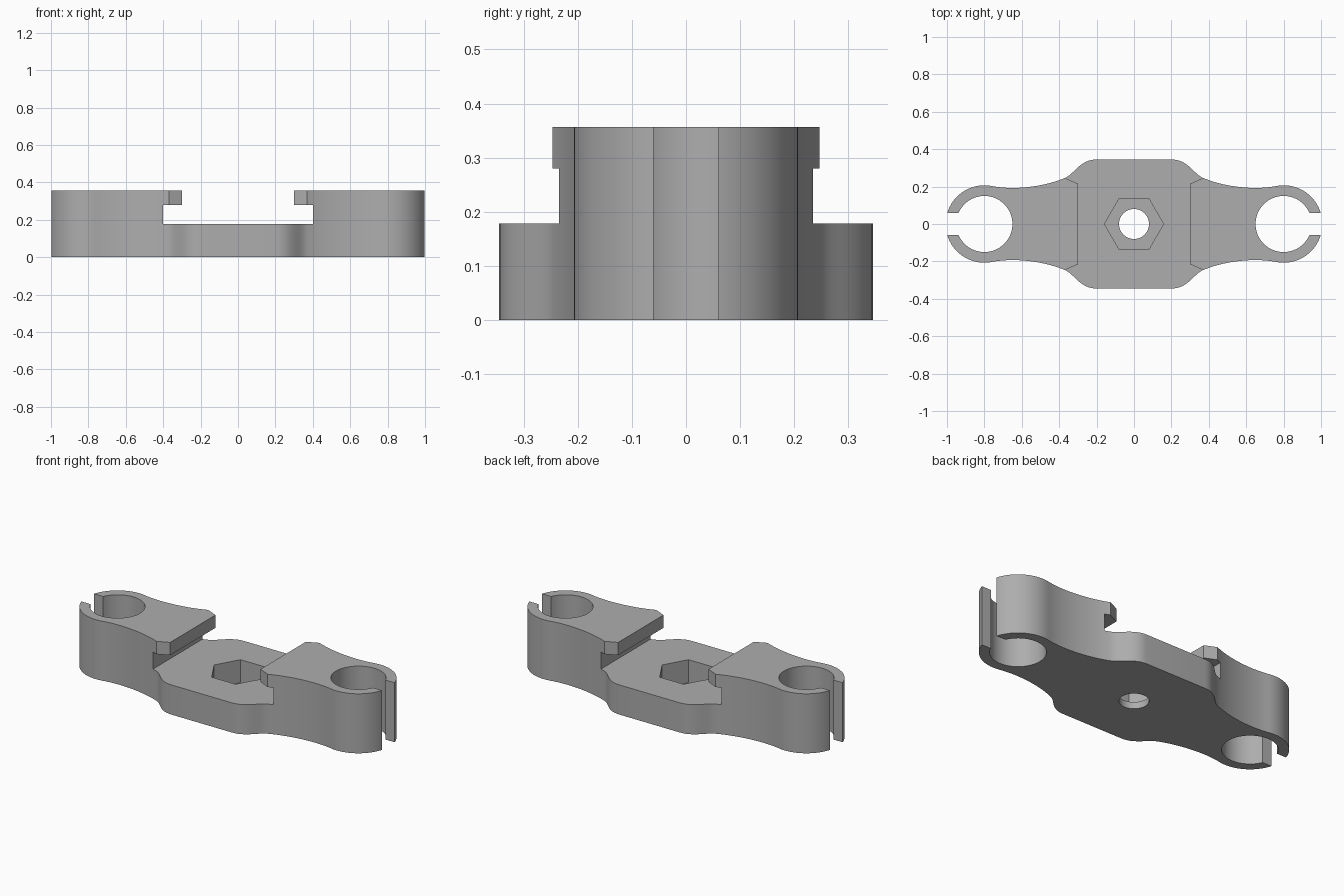
import bpy, bmesh
from math import cos, sin, pi, radians
from mathutils import Vector
from mathutils.geometry import interpolate_bezier

cube = bpy.data.objects.get("Cube")
if cube:
    bpy.data.objects.remove(cube, do_unlink=True)

# Heights and main sizes
TOP, PLATE, LIP = 0.357, 0.178, 0.28
RING_X, RING_R, BORE_R = 0.8, 0.207, 0.15

grey = bpy.data.materials.new("plain grey")
grey.use_nodes = True
colour = (0.42, 0.42, 0.42, 1)
grey.diffuse_color = colour
grey.node_tree.nodes["Principled BSDF"].inputs["Base Color"].default_value = colour


def prism(name, outline, z0, z1):
    """Extrude a flat outline between two heights."""
    bm = bmesh.new()
    base = bm.faces.new([bm.verts.new((x, y, z0)) for x, y in outline])
    out = bmesh.ops.extrude_face_region(bm, geom=[base])
    top = [v for v in out["geom"] if isinstance(v, bmesh.types.BMVert)]
    bmesh.ops.translate(bm, verts=top, vec=(0, 0, z1 - z0))
    bmesh.ops.recalc_face_normals(bm, faces=bm.faces)
    mesh = bpy.data.meshes.new(name)
    bm.to_mesh(mesh)
    bm.free()
    mesh.materials.append(grey)
    obj = bpy.data.objects.new(name, mesh)
    bpy.context.collection.objects.link(obj)
    return obj


def circle(cx, r, sides):
    return [(cx + r * cos(2 * pi * i / sides), r * sin(2 * pi * i / sides))
            for i in range(sides)]


def box(x0, x1, y):
    return [(x0, -y), (x1, -y), (x1, y), (x0, y)]


def curve(a, b, c, d, n):
    pts = interpolate_bezier(*[Vector((*p, 0)) for p in (a, b, c, d)], n)
    return [(p.x, p.y) for p in pts]


# Quarter outline: rounded shoulder, waisted flank, clip ring
waist = (0.37, 0.246)
ring = [(RING_X + RING_R * cos(radians(a)), RING_R * sin(radians(a)))
        for a in range(100, -1, -5)]
quarter = curve((0.2, 0.345), (0.29, 0.345), (0.32, 0.265), waist, 14)
quarter += curve(waist, (0.48, 0.2), (0.64, 0.178), ring[0], 20)[1:] + ring[1:]

# Mirror the quarter into the full outline
half = quarter + [(x, -y) for x, y in reversed(quarter[:-1])]
outline = half + [(-x, y) for x, y in reversed(half)]
bracket = prism("clip_bracket", outline, 0, TOP)

# Saddle channel, and the tapered opening between the two lips
lip_corner = [(0.3, -0.215), (0.3, 0.215), (0.4, 0.26), (0.4, 0.6)]
opening = [(0.4, -0.6), (0.4, -0.26)] + lip_corner
opening += [(-x, y) for x, y in reversed(opening)]
cutters = [
    prism("channel_cutter", box(-0.4, 0.4, 0.6), PLATE, LIP),
    prism("opening_cutter", opening, 0.22, 0.6),
    prism("nut_pocket_cutter", circle(0, 0.158, 6), 0.04, 0.6),
    prism("bolt_hole_cutter", circle(0, 0.08, 48), -0.1, 0.6),
]

# Bores and end slots of the clips
for s in (-1, 1):
    cutters.append(prism("bore_cutter", circle(s * RING_X, BORE_R, 64), -0.1, 0.6))
    cutters.append(prism("slot_cutter", box(*sorted((s * RING_X, s * 1.2)), 0.06), -0.1, 0.6))

bpy.context.view_layer.objects.active = bracket
bracket.select_set(True)
for cutter in cutters:
    cutter.hide_render = True
    mod = bracket.modifiers.new("cut", "BOOLEAN")
    mod.operation = "DIFFERENCE"
    mod.solver = "EXACT"
    mod.object = cutter
    bpy.ops.object.modifier_apply(modifier=mod.name)
for cutter in cutters:
    bpy.data.objects.remove(cutter, do_unlink=True)

bpy.ops.object.shade_smooth_by_angle(angle=radians(25))
